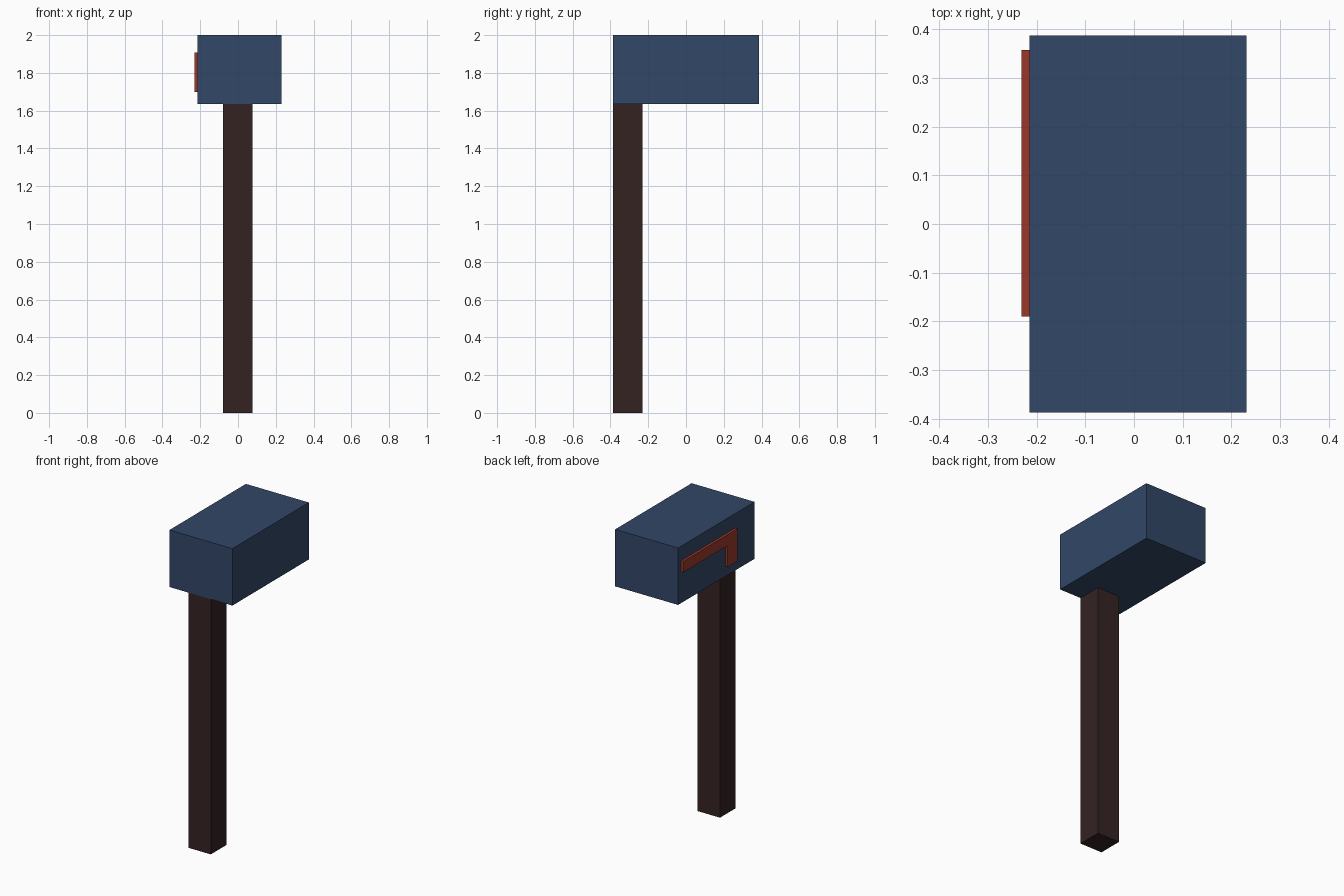
import bpy
import bmesh
from mathutils import Vector

default = bpy.data.objects.get("Cube")
if default:
    bpy.data.objects.remove(default, do_unlink=True)


def make_material(name, rgb):
    mat = bpy.data.materials.new(name)
    mat.use_nodes = True
    color = (*rgb, 1.0)
    mat.diffuse_color = color
    mat.node_tree.nodes["Principled BSDF"].inputs["Base Color"].default_value = color
    return mat


def extrude_profile(name, points, offset, mat):
    """Extrude a flat outline along an offset into a closed solid."""
    bm = bmesh.new()
    base = bm.faces.new([bm.verts.new(p) for p in points])
    result = bmesh.ops.extrude_face_region(bm, geom=[base], use_keep_orig=True)
    moved = [g for g in result["geom"] if isinstance(g, bmesh.types.BMVert)]
    bmesh.ops.translate(bm, verts=moved, vec=Vector(offset))
    bmesh.ops.recalc_face_normals(bm, faces=bm.faces)
    mesh = bpy.data.meshes.new(name)
    bm.to_mesh(mesh)
    bm.free()
    mesh.materials.append(mat)
    obj = bpy.data.objects.new(name, mesh)
    bpy.context.collection.objects.link(obj)
    return obj


def make_box(name, low, high, mat):
    (x0, y0, z0), (x1, y1, z1) = low, high
    outline = [(x0, y0, z0), (x1, y0, z0), (x1, y1, z0), (x0, y1, z0)]
    return extrude_profile(name, outline, (0, 0, z1 - z0), mat)


blue = make_material("slate blue", (0.032, 0.063, 0.136))
brown = make_material("dark brown", (0.035, 0.0165, 0.0165))
red = make_material("brick red", (0.32, 0.04, 0.024))

# Square post under the front end of the box
make_box("post", (-0.08, -0.387, 0), (0.078, -0.23, 1.635), brown)

# Mailbox body
make_box("mailbox_body", (-0.215, -0.387, 1.635), (0.231, 0.387, 2), blue)

# L-shaped flag: long arm along the side, short leg toward the front
flag_outline = [(-0.19, 1.7), (-0.092, 1.7), (-0.092, 1.837),
                (0.357, 1.837), (0.357, 1.907), (-0.19, 1.907)]
extrude_profile("flag", [(-0.215, y, z) for y, z in flag_outline],
                (-0.016, 0, 0), red)
